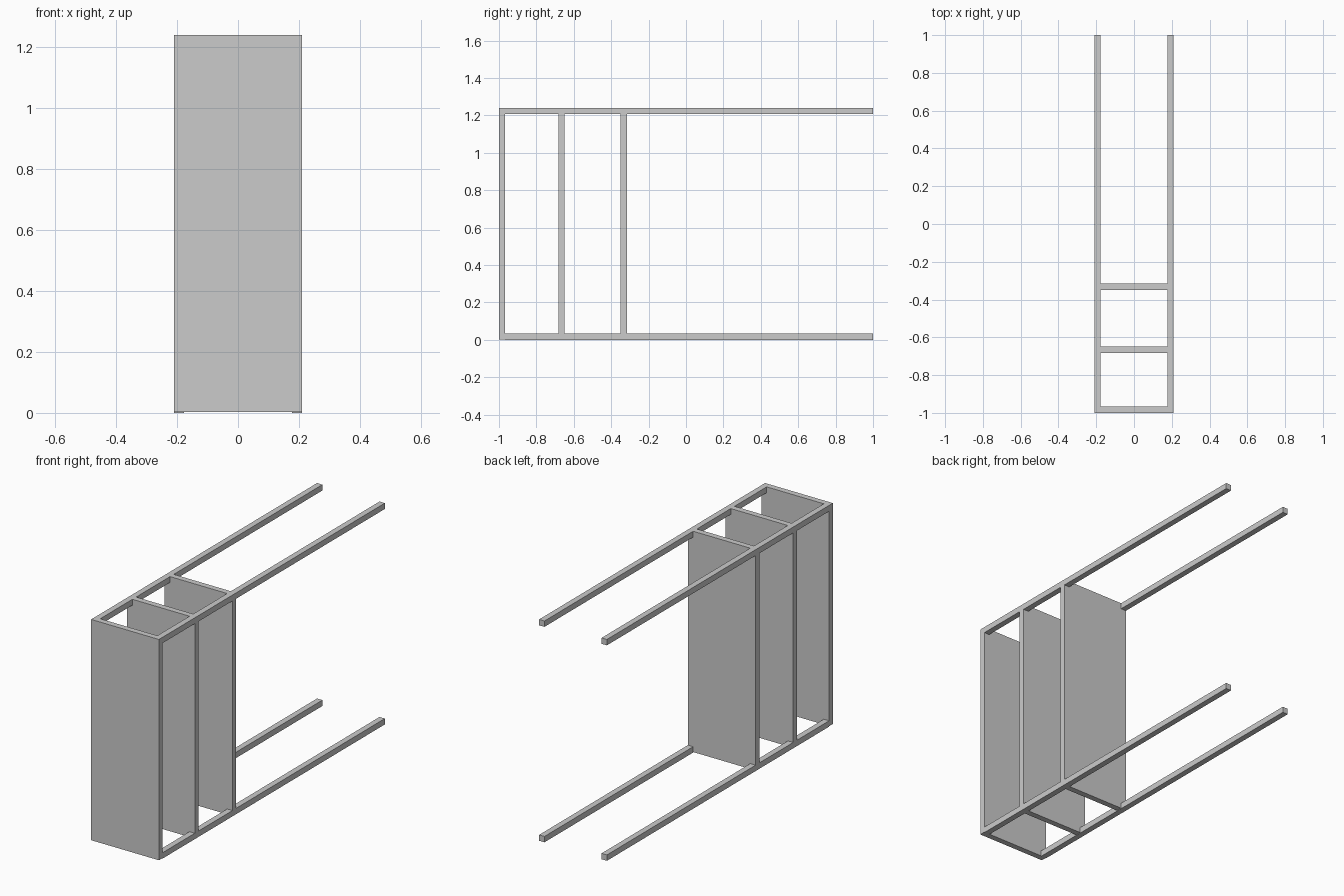
import bpy, bmesh

if "Cube" in bpy.data.objects:
    bpy.data.objects.remove(bpy.data.objects["Cube"])

W, H = 0.21, 1.24       # half width, height
T = 0.033               # board and rail thickness
B = 0.003               # boards sit slightly above the rail undersides


def prism(name, outline, y0, y1):
    """Extrude an x-z outline along y."""
    bm = bmesh.new()
    face = bm.faces.new([bm.verts.new((x, y0, z)) for x, z in outline])
    res = bmesh.ops.extrude_face_region(bm, geom=[face])
    for v in res["geom"]:
        if isinstance(v, bmesh.types.BMVert):
            v.co.y = y1
    bmesh.ops.recalc_face_normals(bm, faces=bm.faces)
    me = bpy.data.meshes.new(name)
    bm.to_mesh(me)
    bm.free()
    ob = bpy.data.objects.new(name, me)
    bpy.context.collection.objects.link(ob)
    return ob


def rect(x0, x1, z0, z1):
    return [(x0, z0), (x1, z0), (x1, z1), (x0, z1)]


# Solid end board
prism("end_board", rect(-W, W, B, H), -1, -1 + T)

# Four long corner rails
for side, x in (("left", -W), ("right", W - T)):
    for level, z in (("lower", 0), ("upper", H - T)):
        prism(f"{level}_{side}_rail", rect(x, x + T, z, z + T), -1 + T, 1)

# Two inner boards with corners notched around the rails
i = W - T
notched = [(-i, B), (i, B), (i, T), (W, T), (W, H - T), (i, H - T),
           (i, H), (-i, H), (-i, H - T), (-W, H - T), (-W, T), (-i, T)]
for n, y in enumerate((-0.682, -0.349), 1):
    prism(f"inner_board_{n}", notched, y, y + T)
